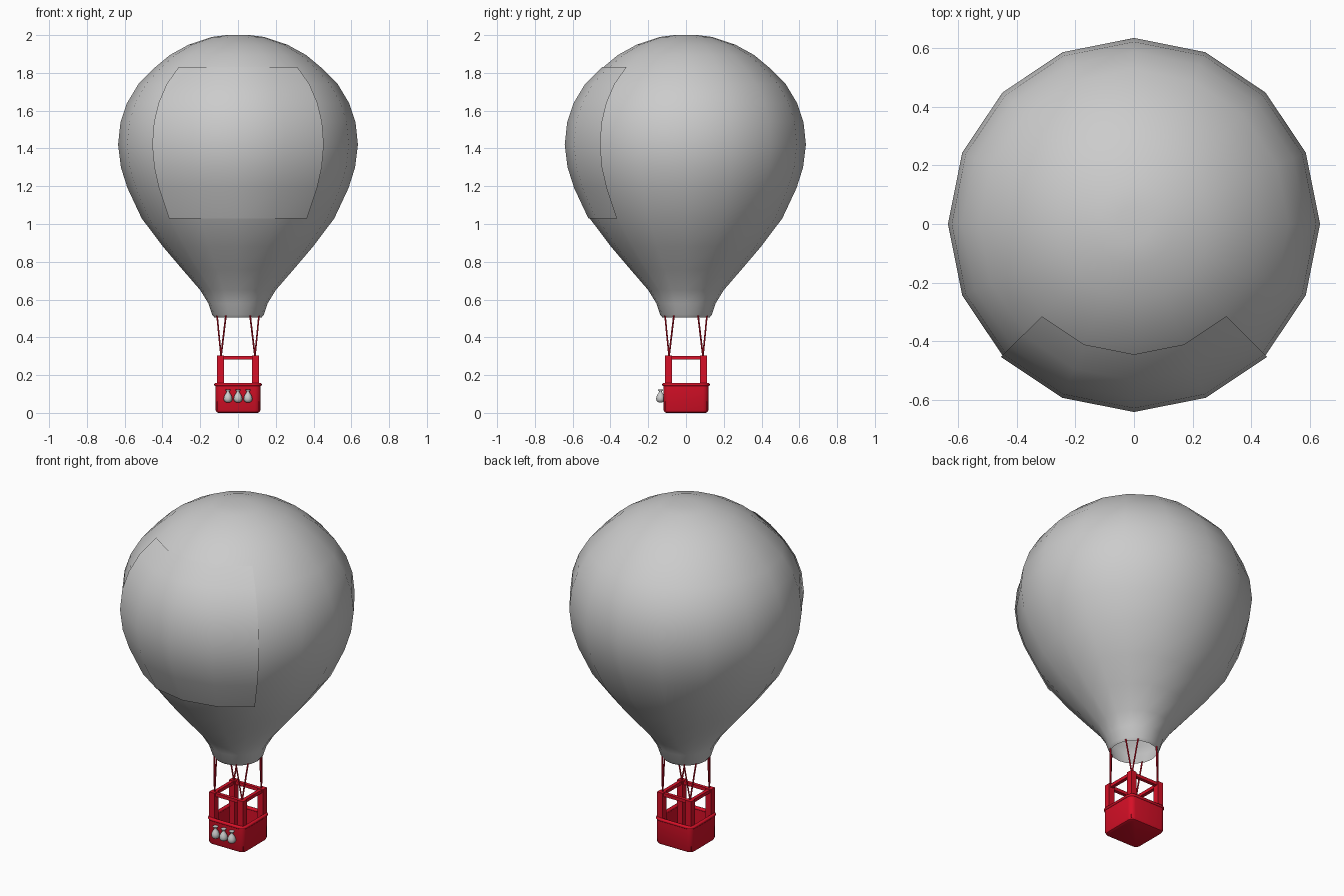
import bpy, bmesh
from math import cos, sin, pi, radians
from mathutils import Vector

if "Cube" in bpy.data.objects:
    bpy.data.objects.remove(bpy.data.objects["Cube"])

red = bpy.data.materials.new("red")
red.diffuse_color = (0.68, 0.005, 0.02, 1)
red.use_nodes = True
red.node_tree.nodes["Principled BSDF"].inputs["Base Color"].default_value = red.diffuse_color


def finish(name, bm, mat=None, angle=None):
    mesh = bpy.data.meshes.new(name)
    bm.to_mesh(mesh)
    bm.free()
    ob = bpy.data.objects.new(name, mesh)
    bpy.context.collection.objects.link(ob)
    if mat:
        mesh.materials.append(mat)
    if angle:
        bpy.ops.object.select_all(action='DESELECT')
        ob.select_set(True)
        bpy.context.view_layer.objects.active = ob
        bpy.ops.object.shade_smooth_by_angle(angle=radians(angle))
    return ob


def loft(bm, loops, closed=True, cap_start=False, cap_end=False):
    rows = [[bm.verts.new(p) for p in loop] for loop in loops]
    n = len(rows[0])
    for a, b in zip(rows, rows[1:]):
        for j in range(n if closed else n - 1):
            k = (j + 1) % n
            bm.faces.new((a[j], a[k], b[k], b[j]))
    if cap_start:
        bm.faces.new(rows[0][::-1])
    if cap_end:
        bm.faces.new(rows[-1])


def arc(r, z, start, end, steps, closed=False, cx=0, cy=0):
    count = steps if closed else steps + 1
    angles = [radians(start + (end - start) * i / steps) for i in range(count)]
    return [(cx + r * cos(a), cy + r * sin(a), z) for a in angles]


def rounded_square(half, radius, z, steps=4):
    pts = []
    for q, (sx, sy) in enumerate([(1, 1), (-1, 1), (-1, -1), (1, -1)]):
        c = half - radius
        pts += arc(radius, z, 90 * q, 90 * q + 90, steps, cx=sx * c, cy=sy * c)
    return pts


def box(bm, lo, hi):
    (x0, y0, z0), (x1, y1, z1) = lo, hi
    loft(bm, [[(x0, y0, z), (x1, y0, z), (x1, y1, z), (x0, y1, z)] for z in (z0, z1)],
         cap_start=True, cap_end=True)


# Envelope: 16-sided lathe, open at the mouth
profile = [(0.125, 0.505), (0.137, 0.52), (0.157, 0.58), (0.2, 0.65), (0.295, 0.76),
           (0.397, 0.88), (0.51, 1.03), (0.585, 1.19), (0.62, 1.3), (0.635, 1.42),
           (0.622, 1.54), (0.588, 1.64), (0.528, 1.74), (0.438, 1.83), (0.36, 1.895),
           (0.26, 1.95), (0.14, 1.99)]
bm = bmesh.new()
loft(bm, [arc(r, z, 0, 360, 16, True) for r, z in profile] + [arc(0.06, 2.0, 0, 360, 16, True)],
     cap_end=True)
finish("envelope", bm, angle=60)

# Front panel lying just over the envelope
bm = bmesh.new()
loft(bm, [arc(r + 0.007, z, -135, -45, 4) for r, z in profile if 1.02 < z < 1.84], closed=False)
finish("front_panel", bm, angle=60)

# Basket: hollow rounded box
bm = bmesh.new()
sections = [(0.104, 0.02, 0), (0.114, 0.027, 0.004), (0.119, 0.03, 0.015), (0.12, 0.03, 0.15),
            (0.108, 0.02, 0.15), (0.106, 0.02, 0.015)]
loft(bm, [rounded_square(*s) for s in sections], cap_start=True, cap_end=True)
finish("basket", bm, red, 40)

# Rounded rim around the basket top
bm = bmesh.new()
rim = []
for i in range(9):
    a = 2 * pi * i / 8
    off = 0.011 * cos(a)
    rim.append(rounded_square(0.116 + off, 0.03 + off, 0.15 + 0.009 * sin(a)))
loft(bm, rim)
bmesh.ops.remove_doubles(bm, verts=bm.verts, dist=1e-5)
finish("basket_rim", bm, red, 60)

# Corner posts and top rails
bm = bmesh.new()
for sx in (-1, 1):
    for sy in (-1, 1):
        x, y, h = sx * 0.093, sy * 0.093, 0.018
        box(bm, (x - h, y - h, 0.012), (x + h, y + h, 0.305))
finish("corner_posts", bm, red)

bm = bmesh.new()
for s in (-1, 1):
    c = s * 0.093
    box(bm, (-0.08, c - 0.01, 0.283), (0.08, c + 0.01, 0.302))
    box(bm, (c - 0.01, -0.08, 0.283), (c + 0.01, 0.08, 0.302))
finish("top_rails", bm, red)

# Ropes: two from each post to the mouth
bm = bmesh.new()
for q in range(4):
    foot_angle = radians(45 + 90 * q)
    foot = Vector((0.127 * cos(foot_angle), 0.127 * sin(foot_angle), 0.3))
    for d in (30, 60):
        a = radians(d + 90 * q)
        head = Vector((0.128 * cos(a), 0.128 * sin(a), 0.515))
        rot = (head - foot).to_track_quat('Z', 'Y')
        ring = [rot @ Vector(p) for p in arc(0.0045, 0, 0, 360, 6, True)]
        loft(bm, [[foot + p for p in ring], [head + p for p in ring]],
             cap_start=True, cap_end=True)
finish("ropes", bm, red, 70)

# Three sandbags hung on the front
bag = [(0.009, 0.055), (0.018, 0.06), (0.023, 0.071), (0.022, 0.084), (0.016, 0.098),
       (0.008, 0.109), (0.007, 0.113), (0.016, 0.125)]
for i, x in enumerate((-0.053, 0, 0.053)):
    bm = bmesh.new()
    loft(bm, [arc(r, z, 0, 360, 12, True, x, -0.135) for r, z in bag],
         cap_start=True, cap_end=True)
    finish(f"sandbag_{i + 1}", bm, angle=50)
